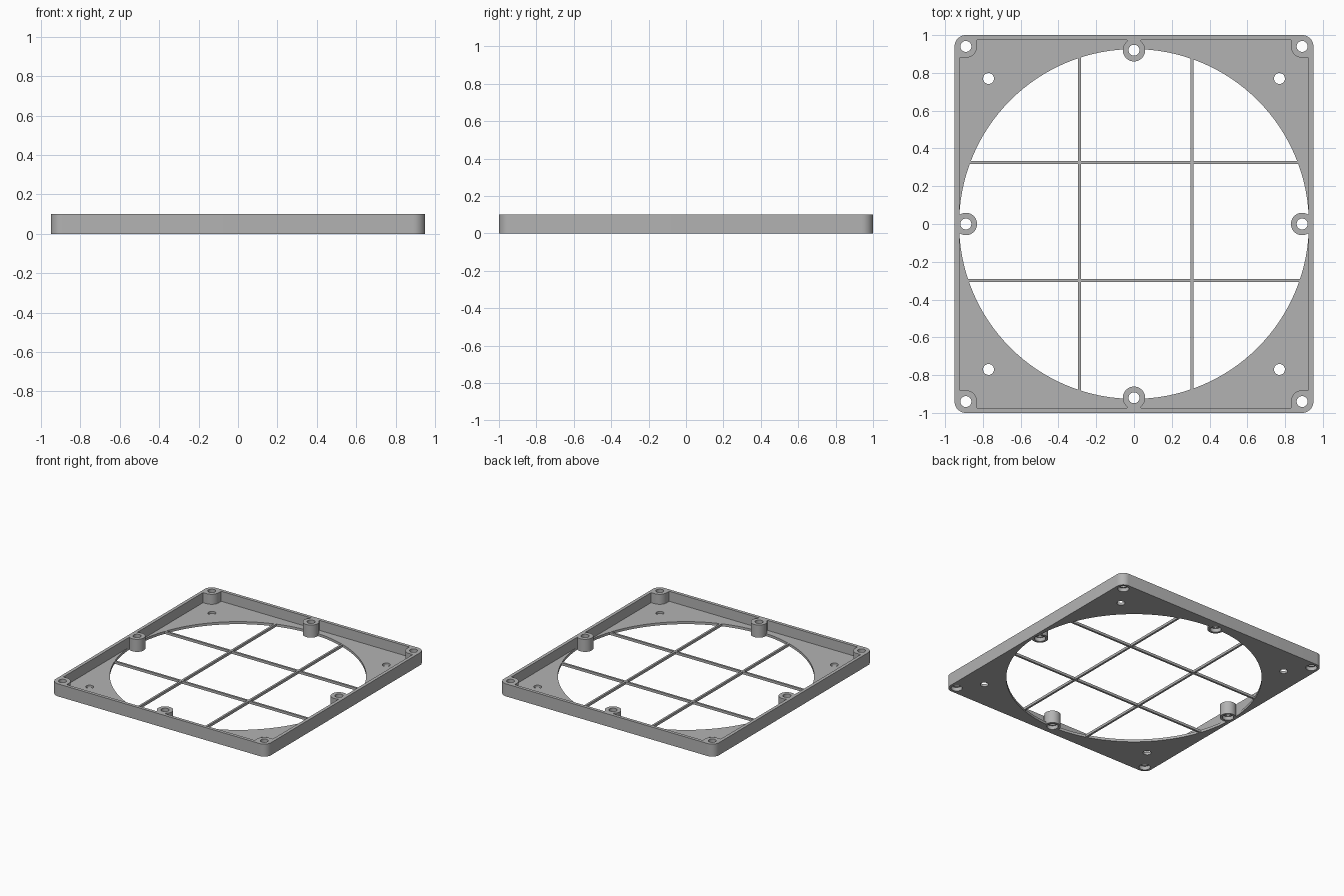
import bpy
import math

if "Cube" in bpy.data.objects:
    bpy.data.objects.remove(bpy.data.objects["Cube"], do_unlink=True)

W, D, H = 1.9, 2.0, 0.1          # outer size
WALL, FLOOR = 0.026, 0.02
OPENING = 0.926                  # fan opening radius
BOSS, BORE, SEAT = 0.06, 0.029, 0.041

grey = bpy.data.materials.new("grey plastic")
grey.use_nodes = True
COLOUR = (0.45, 0.45, 0.45, 1)
grey.diffuse_color = COLOUR
grey.node_tree.nodes["Principled BSDF"].inputs["Base Color"].default_value = COLOUR


def cylinder(name, x, y, r, z0, z1, sides=48):
    bpy.ops.mesh.primitive_cylinder_add(
        vertices=sides, radius=r, depth=z1 - z0, location=(x, y, (z0 + z1) / 2))
    ob = bpy.context.object
    ob.name = name
    ob.data.materials.append(grey)
    return ob


def box(name, x0, x1, y0, y1, z0, z1):
    bpy.ops.mesh.primitive_cube_add(
        size=1, location=((x0 + x1) / 2, (y0 + y1) / 2, (z0 + z1) / 2))
    ob = bpy.context.object
    ob.name = name
    ob.scale = (abs(x1 - x0), abs(y1 - y0), z1 - z0)
    bpy.ops.object.transform_apply(location=False, rotation=False, scale=True)
    ob.data.materials.append(grey)
    return ob


def combine(body, tool, operation):
    mod = body.modifiers.new("combine", 'BOOLEAN')
    mod.operation, mod.solver, mod.object = operation, 'EXACT', tool
    bpy.context.view_layer.objects.active = body
    bpy.ops.object.modifier_apply(modifier=mod.name)
    bpy.data.objects.remove(tool, do_unlink=True)


# Tray: rounded block, hollowed, with the round opening
frame = box("frame", -W / 2, W / 2, -D / 2, D / 2, 0, H)
bev = frame.modifiers.new("round corners", 'BEVEL')
bev.width, bev.segments = BOSS, 10
bev.limit_method = 'WEIGHT'
weights = frame.data.attributes.new("bevel_weight_edge", 'FLOAT', 'EDGE')
for e in frame.data.edges:
    a, b = (frame.data.vertices[i].co for i in e.vertices)
    weights.data[e.index].value = 1.0 if abs(a.z - b.z) > H / 2 else 0.0
bpy.ops.object.modifier_apply(modifier=bev.name)
ix, iy = W / 2 - WALL, D / 2 - WALL
combine(frame, box("pocket", -ix, ix, -iy, iy, FLOOR, 1), 'DIFFERENCE')
combine(frame, cylinder("opening", 0, 0, OPENING, -1, 1, 128), 'DIFFERENCE')

# Screw bosses, each tied to the wall by short webs
cx, cy = W / 2 - BOSS, D / 2 - BOSS
corners = [(sx * cx, sy * cy) for sx in (-1, 1) for sy in (-1, 1)]
sides = [(0, cy - 0.02), (0, 0.02 - cy), (cx, 0), (-cx, 0)]
inset = WALL / 2
for x, y in corners + sides:
    combine(frame, cylinder("boss", x, y, BOSS - 0.0007, 0, H), 'UNION')
for x, y in corners:
    sx, sy = math.copysign(1, x), math.copysign(1, y)
    edge_x, edge_y = sx * (W / 2 - inset), sy * (D / 2 - inset)
    for x0, x1, y0, y1 in ((x - sx * BOSS, x, y, edge_y), (x, edge_x, y - sy * BOSS, y)):
        combine(frame, box("web", min(x0, x1), max(x0, x1),
                           min(y0, y1), max(y0, y1), 0.01, H), 'UNION')
for x, y in sides[:2]:
    edge = math.copysign(D / 2 - inset, y)
    combine(frame, box("web", -0.037, 0.037, min(y, edge), max(y, edge), 0.01, H), 'UNION')

# Screw holes with wider seats underneath, then the plain mounting holes
for x, y in corners + sides:
    combine(frame, cylinder("bore", x, y, BORE, -1, 1, 32), 'DIFFERENCE')
    combine(frame, cylinder("seat", x, y, SEAT, -1, 0.03, 32), 'DIFFERENCE')
for x in (-0.77, 0.77):
    for y in (-0.77, 0.77):
        combine(frame, cylinder("mount hole", x, y, BORE, -1, 1, 32), 'DIFFERENCE')

# Grille bars spanning the opening
bar = 0.008
for i, p in enumerate((-0.288, 0.306)):
    reach = math.sqrt(OPENING ** 2 - p ** 2) + 0.004
    box(f"grille_bar_long_{i + 1}", p - bar, p + bar, -reach, reach, 0, FLOOR)
for i, p in enumerate((-0.3, 0.326)):
    reach = math.sqrt(OPENING ** 2 - p ** 2) + 0.004
    box(f"grille_bar_cross_{i + 1}", -reach, reach, p - bar, p + bar, 0, FLOOR)

# Smooth the round walls, keep the edges sharp
bpy.ops.object.select_all(action='DESELECT')
frame.select_set(True)
bpy.context.view_layer.objects.active = frame
bpy.ops.object.shade_smooth_by_angle(angle=math.radians(30))
